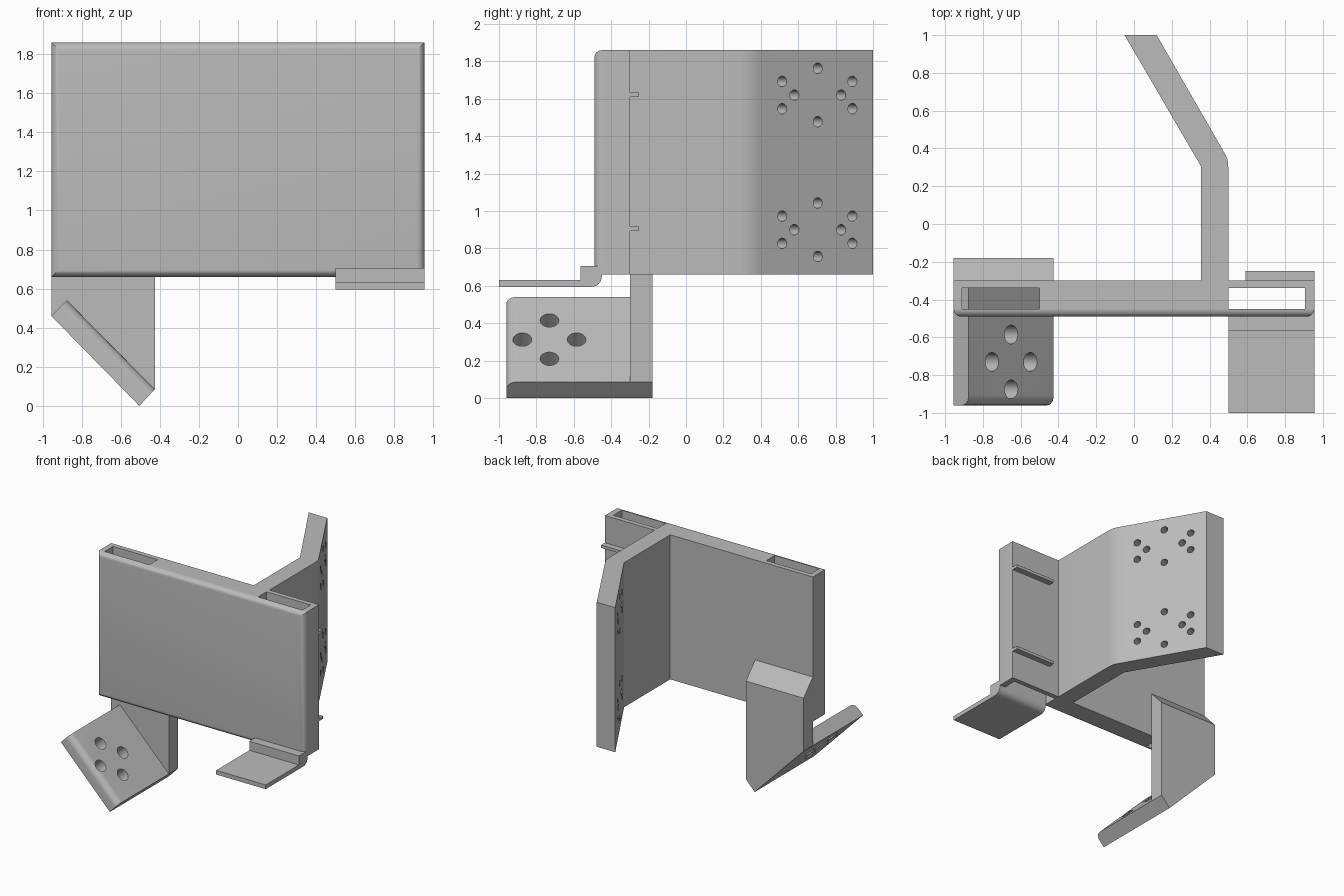
import bpy, bmesh, math
from mathutils import Vector, Matrix

if "Cube" in bpy.data.objects:
    bpy.data.objects.remove(bpy.data.objects["Cube"], do_unlink=True)

grey = bpy.data.materials.new("plain grey")
grey.use_nodes = True
colour = (0.5, 0.5, 0.5, 1)
grey.diffuse_color = colour
grey.node_tree.nodes["Principled BSDF"].inputs["Base Color"].default_value = colour


def make(name, bm):
    bmesh.ops.recalc_face_normals(bm, faces=bm.faces)
    mesh = bpy.data.meshes.new(name)
    bm.to_mesh(mesh)
    bm.free()
    mesh.materials.append(grey)
    obj = bpy.data.objects.new(name, mesh)
    bpy.context.collection.objects.link(obj)
    return obj


def prism(points, axis, lo, hi, bm=None):
    """Extrude a 2D outline along x, y or z."""
    bm = bm or bmesh.new()

    def place(p, d):
        return {"x": (d, p[0], p[1]), "y": (p[0], d, p[1]), "z": (p[0], p[1], d)}[axis]
    face = bm.faces.new([bm.verts.new(place(p, lo)) for p in points])
    out = bmesh.ops.extrude_face_region(bm, geom=[face])
    shift = Vector(place((0, 0), hi - lo))
    verts = [g for g in out["geom"] if isinstance(g, bmesh.types.BMVert)]
    bmesh.ops.translate(bm, verts=verts, vec=shift)
    return bm


def rect(x0, x1, y0, y1):
    return [(x0, y0), (x1, y0), (x1, y1), (x0, y1)]


def round_edges(bm, test, radius):
    edges = [e for e in bm.edges if all(test(v.co) for v in e.verts)]
    bmesh.ops.bevel(bm, geom=edges, offset=radius, segments=6, profile=0.5, affect="EDGES")


def drill(bm, centre, normal, radius):
    turn = Vector(normal).to_track_quat("Z", "Y").to_matrix().to_4x4()
    bmesh.ops.create_cone(bm, cap_ends=True, segments=24, radius1=radius, radius2=radius,
                          depth=0.5, matrix=Matrix.Translation(centre) @ turn)


def cut(obj, bm):
    cutter = make(obj.name + "_cutter", bm)
    cutter.hide_render = True
    mod = obj.modifiers.new("holes", "BOOLEAN")
    mod.operation, mod.solver, mod.object = "DIFFERENCE", "EXACT", cutter
    bpy.context.view_layer.objects.active = obj
    bpy.ops.object.modifier_apply(modifier=mod.name)
    bpy.data.objects.remove(cutter, do_unlink=True)


SIDE, BOTTOM, TOP, BACK = 0.955, 0.66, 1.86, -0.30

# Front panel with rounded front rim and two vertical slots
bm = prism(rect(-SIDE, SIDE, -0.49, BACK), "z", BOTTOM, TOP)
round_edges(bm, lambda c: c.y < -0.48, 0.04)
panel = make("front_panel", bm)
slots = bmesh.new()
for x0, x1 in ((-0.91, -0.50), (0.50, 0.905)):
    prism(rect(x0, x1, -0.45, -0.34), "z", 0.4, 2.1, slots)
cut(panel, slots)

# Bent rear arm with two hole patterns
arm = make("rear_arm", prism(
    [(0.355, BACK), (0.50, BACK), (0.50, 0.29), (0.495, 0.345), (0.47, 0.392),
     (0.12, 1.0), (-0.05, 1.0), (0.355, 0.305)], "z", BOTTOM, TOP))
holes = bmesh.new()
pattern = [(0.705, 0.143), (0.705, -0.143), (0.58, 0), (0.83, 0)]
pattern += [(y, s * 0.073) for y in (0.515, 0.89) for s in (-1, 1)]
slope = math.tan(math.radians(30))
for mid in (0.90, 1.62):
    for y, dz in pattern:
        drill(holes, (0.12 + (1 - y) * slope, y, mid + dz), (1, slope, 0), 0.028)
cut(arm, holes)

# Rear support block with sloped top and angled foot
block = prism([(-SIDE, 0.46), (-0.505, 0), (-0.425, 0.085), (-0.425, 1.03), (-SIDE, 1.03)],
              "y", BACK, -0.18)
for v in block.verts:
    if v.co.z > 1 and v.co.y > -0.2:
        v.co.z -= 0.13
make("support_block", block)

# Tilted foot plate with four holes
plate = prism([(-SIDE, 0.46), (-0.505, 0), (-0.425, 0.085), (-0.875, 0.54)], "y", -0.96, BACK)
round_edges(plate, lambda c: c.y < -0.9 and c.x + c.z > -0.4, 0.05)
foot = make("foot_plate", plate)
holes = bmesh.new()
for dx, y in ((0.102, -0.73), (-0.102, -0.73), (0, -0.585), (0, -0.875)):
    drill(holes, (-0.65 + dx, y, 0.3125 - dx), (1, 0, 1), 0.05)
cut(foot, holes)

# Front lip under the panel, with a curved underside
arc = [(-0.505 + 0.055 * math.sin(a), 0.65 - 0.055 * math.cos(a))
       for a in (math.radians(15 * i) for i in range(7))]
make("front_lip", prism(
    [(-1.0, 0.595)] + arc + [(-0.45, 0.705), (-0.565, 0.705), (-0.565, 0.63), (-1.0, 0.63)],
    "x", 0.50, SIDE))

# Two thin ribs behind the panel
for name, z in (("lower_rib", 0.905), ("upper_rib", 1.622)):
    make(name, prism(rect(0.59, SIDE, BACK, -0.25), "z", z - 0.012, z + 0.012))

# Smooth the rounded parts, keep sharp edges
for obj in bpy.context.view_layer.objects:
    obj.select_set(obj.type == "MESH")
bpy.context.view_layer.objects.active = panel
bpy.ops.object.shade_smooth_by_angle(angle=math.radians(30))
